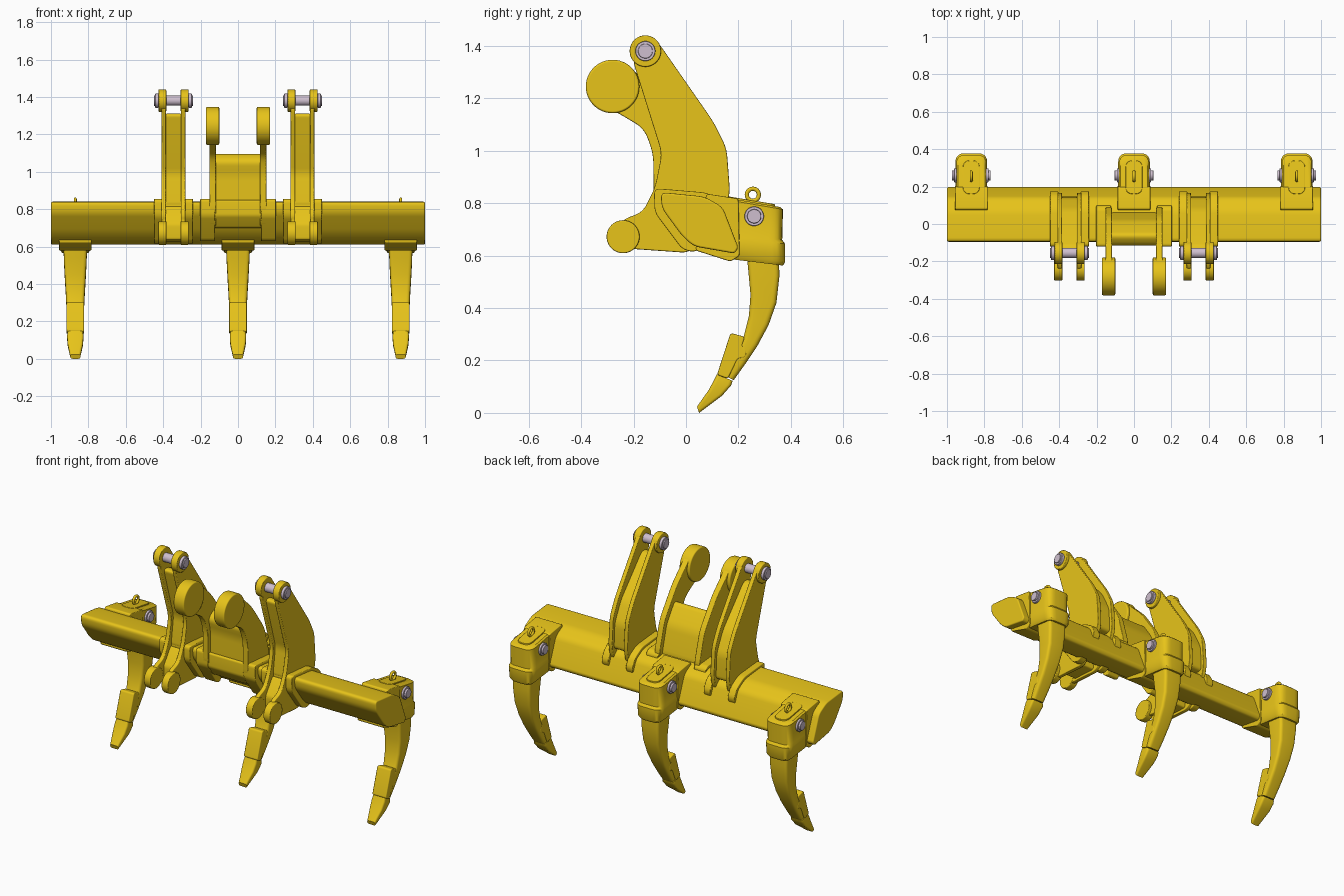
import bpy, bmesh, math
from mathutils import Vector


def material(name, col):
    m = bpy.data.materials.new(name)
    m.diffuse_color = col
    return m


YELLOW = material("yellow_paint", (0.80, 0.55, 0.01, 1))
STEEL = material("pin_steel", (0.62, 0.52, 0.62, 1))


def rnd(pts, r, n=5):
    """Round the corners of a closed 2D outline."""
    out, pts = [], [Vector(p) for p in pts]
    for i, p in enumerate(pts):
        a, b = pts[i - 1] - p, pts[(i + 1) % len(pts)] - p
        k = min(r, 0.45 * a.length, 0.45 * b.length)
        p1, p2 = p + a.normalized() * k, p + b.normalized() * k
        for j in range(n + 1):
            t = j / n
            out.append(p1 * (1 - t) ** 2 + p * 2 * t * (1 - t) + p2 * t * t)
    return out


def loft(name, rings, bevel=0.0, mat=YELLOW):
    """Skin a list of equal rings and close both ends."""
    bm = bmesh.new()
    vs = [[bm.verts.new(p) for p in ring] for ring in rings]
    n = len(vs[0])
    for a, b in zip(vs, vs[1:]):
        for i in range(n):
            bm.faces.new((a[i], a[(i + 1) % n], b[(i + 1) % n], b[i]))
    bm.faces.new(vs[0])
    bm.faces.new(vs[-1])
    bmesh.ops.recalc_face_normals(bm, faces=bm.faces)
    me = bpy.data.meshes.new(name)
    bm.to_mesh(me)
    bm.free()
    me.shade_smooth()
    me.set_sharp_from_angle(angle=math.radians(35))
    me.materials.append(mat)
    ob = bpy.data.objects.new(name, me)
    bpy.context.collection.objects.link(ob)
    if bevel:
        mod = ob.modifiers.new("bevel", 'BEVEL')
        mod.width, mod.segments = bevel, 2
        mod.limit_method, mod.angle_limit = 'ANGLE', math.radians(40)
        mod.harden_normals = True
    return ob


def prism(name, pts, x, width, r=0.0, bevel=0.005, mat=YELLOW):
    """Side outline (y, z) extruded along x around centre x."""
    pts = rnd(pts, r) if r else pts
    return loft(name, [[(x + d * width / 2, p[0], p[1]) for p in pts] for d in (-1, 1)], bevel, mat)


def disc(name, c, rad, x, width, bevel=0.005, mat=YELLOW, n=40):
    pts = [(c[0] + rad * math.cos(2 * math.pi * i / n), c[1] + rad * math.sin(2 * math.pi * i / n)) for i in range(n)]
    return prism(name, pts, x, width, 0, bevel, mat)


def ring(x, f, b, w, r):
    """Rounded rectangle section spanning front point f to back point b."""
    f, b = Vector(f), Vector(b)
    d = b - f
    L = d.length
    out = []
    for u, t in rnd([(-w, 0), (w, 0), (w, L), (-w, L)], r):
        p = f + d * (t / L)
        out.append((x + u, p.x, p.y))
    return out


def sections(name, x, rows, r, bevel=0.0):
    return loft(name, [ring(x, f, b, w, r) for f, b, w in rows], bevel)


# Cross beam
prism("cross_beam", [(-0.097, 0.842), (0.07, 0.825), (0.14, 0.785), (0.2, 0.63), (0.185, 0.608),
                     (0.03, 0.635), (-0.015, 0.675), (-0.092, 0.78)], 0, 2.0, 0.025, 0.008)

# Outline of the weld feet that wrap the beam
FOOT = [(-0.122, 0.857), (0.08, 0.84), (0.15, 0.80), (0.18, 0.74), (0.15, 0.68), (0.03, 0.612),
        (-0.015, 0.625), (-0.12, 0.765)]

# Outer link brackets
TOP, LOW = (-0.155, 1.38), (-0.24, 0.672)
PLATE = [(-0.15, 1.43), (-0.105, 1.412), (0.105, 1.11), (0.155, 1.01), (0.168, 0.84), (0.15, 0.76),
         (0.015, 0.61), (-0.2, 0.625), (-0.25, 0.63), (-0.25, 0.735), (-0.165, 0.765), (-0.118, 0.86),
         (-0.092, 0.99), (-0.205, 1.35)]
WEB = [(-0.17, 1.31), (-0.12, 1.31), (0.08, 1.09), (0.14, 0.97), (0.148, 0.81), (-0.1, 0.81), (-0.075, 0.99)]
LOWER_WEB = [(-0.17, 0.72), (-0.1, 0.82), (0.0, 0.70), (0.0, 0.625), (-0.17, 0.635)]
for s in (-1, 1):
    cx = s * 0.345
    for d in (-1, 1):
        prism("bracket_plate", PLATE, cx + d * 0.052, 0.026, 0.035)
        disc("bracket_top_boss", TOP, 0.06, cx + d * 0.0595, 0.042)
        disc("bracket_lower_boss", LOW, 0.063, cx + d * 0.0595, 0.044)
        prism("bracket_foot", FOOT, cx + d * 0.082, 0.046, 0.025)
        disc("bracket_pin_head", TOP, 0.038, cx + d * 0.089, 0.018, 0.003, STEEL)
        disc("bracket_pin_end", TOP, 0.028, cx + d * 0.098, 0.014, 0.003, STEEL)
    prism("bracket_web", WEB, cx, 0.085, 0.03)
    prism("bracket_lower_web", LOWER_WEB, cx, 0.085, 0.015)
    disc("bracket_pin", TOP, 0.027, cx, 0.19, 0.0, STEEL)

# Centre hitch with two arms
EYE = (-0.28, 1.245)
ARM = [(-0.30, 1.335), (-0.22, 1.325), (-0.08, 1.19), (0.04, 1.02), (0.09, 0.84), (0.08, 0.78), (0.0, 0.70),
       (-0.08, 0.70), (-0.122, 0.78), (-0.125, 0.99), (-0.16, 1.085), (-0.27, 1.15), (-0.34, 1.18)]
HUB = [(-0.12, 1.06), (-0.06, 1.105), (0.02, 0.99), (0.065, 0.82), (0.03, 0.72), (-0.07, 0.72), (-0.1, 0.8),
       (-0.1, 0.98)]
for s in (-1, 1):
    prism("centre_arm", ARM, s * 0.135, 0.036, 0.04)
    disc("centre_arm_boss", EYE, 0.102, s * 0.136, 0.072, 0.008, n=48)
    prism("centre_foot", [(-0.122, 0.857), (0.08, 0.84), (0.1, 0.82), (0.09, 0.74), (0.0, 0.625),
                          (-0.03, 0.635), (-0.12, 0.765)], s * 0.162, 0.08, 0.02)
prism("centre_web", HUB, 0, 0.24, 0.03)
prism("centre_front_plate", [(-0.115, 0.85), (0.0, 0.84), (0.0, 0.70), (-0.07, 0.70), (-0.115, 0.765)], 0, 0.38, 0.012)

# Ripper shanks with their holders
HOLDER = [((0.085, 0.833), (0.36, 0.785), 0.071), ((0.08, 0.826), (0.37, 0.776), 0.08),
          ((0.08, 0.68), (0.367, 0.66), 0.08), ((0.08, 0.67), (0.378, 0.645), 0.085),
          ((0.12, 0.605), (0.378, 0.575), 0.08), ((0.14, 0.59), (0.37, 0.562), 0.072)]
SHANK = [((0.23, 0.62), (0.355, 0.60), 0.063), ((0.238, 0.54), (0.356, 0.52), 0.061),
         ((0.246, 0.45), (0.345, 0.42), 0.056), ((0.24, 0.37), (0.315, 0.335), 0.051),
         ((0.22, 0.29), (0.272, 0.255), 0.047), ((0.17, 0.20), (0.225, 0.185), 0.044),
         ((0.13, 0.15), (0.182, 0.125), 0.041)]
TOOTH = [((0.118, 0.148), (0.178, 0.122), 0.041), ((0.108, 0.127), (0.172, 0.105), 0.044),
         ((0.085, 0.085), (0.138, 0.066), 0.041), ((0.042, 0.024), (0.05, 0.0), 0.027)]
GUARD = [(0.17, 0.305), (0.225, 0.29), (0.213, 0.255), (0.232, 0.24), (0.228, 0.21), (0.198, 0.208),
         (0.16, 0.13), (0.118, 0.145)]
PIN = (0.26, 0.75)
for x in (-0.87, 0, 0.87):
    sections("shank_holder", x, HOLDER, 0.05)
    prism("holder_flange", [(0.078, 0.836), (0.2, 0.817), (0.205, 0.60), (0.17, 0.577), (0.035, 0.62)],
          x, 0.176, 0.012)
    sections("shank", x, SHANK, 0.02)
    sections("tooth_tip", x, TOOTH, 0.014)
    prism("shank_guard", GUARD, x, 0.094, 0.012, 0.006)
    # Top pad and lifting eye
    sections("holder_top_pad", x, [((0.16, 0.80), (0.34, 0.77), 0.045), ((0.16, 0.826), (0.34, 0.796), 0.045)],
             0.04, 0.003)
    bpy.ops.mesh.primitive_torus_add(major_radius=0.023, minor_radius=0.008, major_segments=28, minor_segments=12,
                                     location=(x, 0.255, 0.832), rotation=(0, math.pi / 2, 0))
    eye = bpy.context.object
    eye.name = "lifting_eye"
    eye.data.shade_smooth()
    eye.data.materials.append(YELLOW)
    # Retaining pin
    disc("shank_pin_head", PIN, 0.037, x, 0.184, 0.003, STEEL)
    disc("shank_pin", PIN, 0.027, x, 0.208, 0.003, STEEL)
